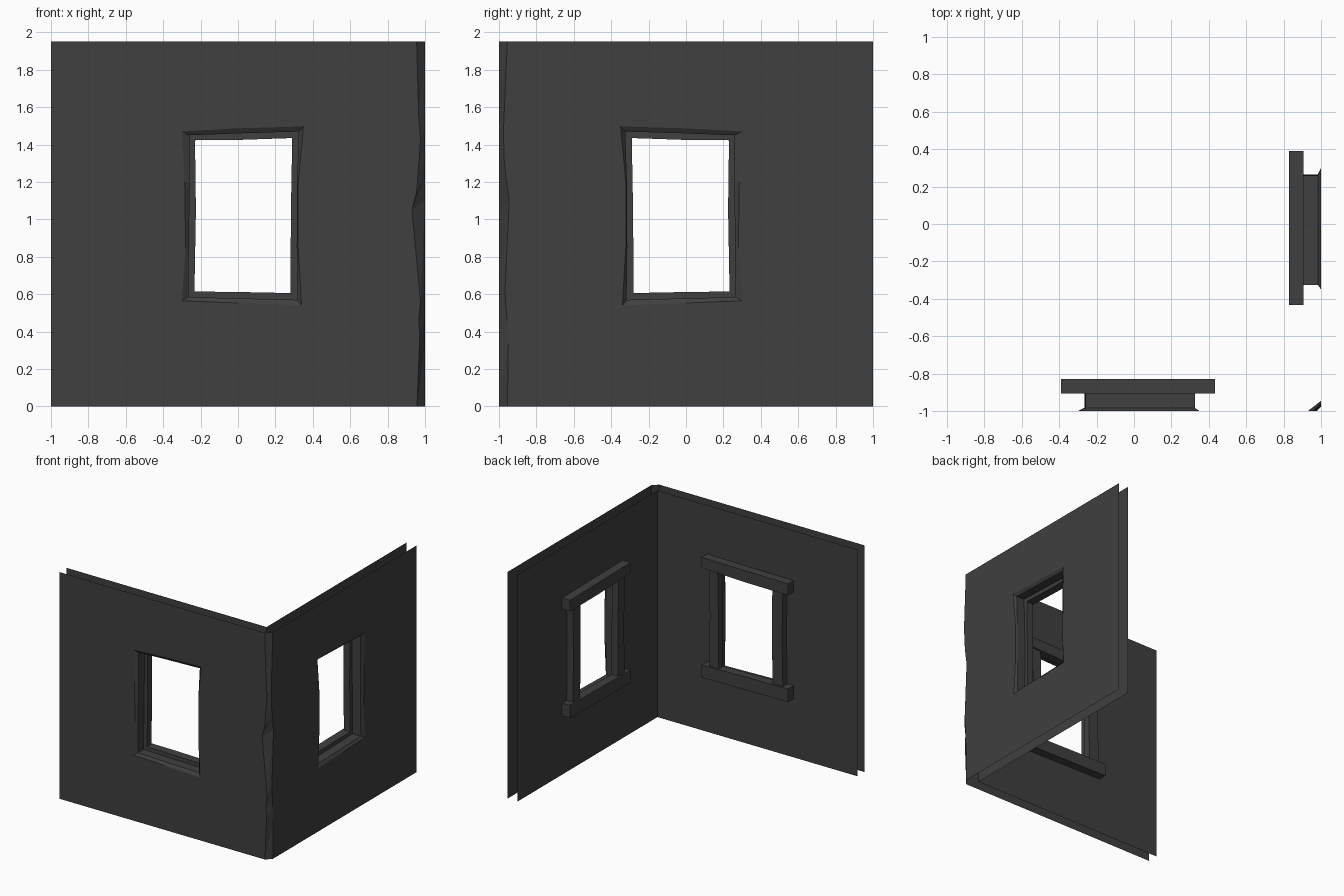
import bpy, bmesh
from mathutils import Vector

if "Cube" in bpy.data.objects:
    bpy.data.objects.remove(bpy.data.objects["Cube"])

H = 1.95       # wall height
OUT = -1.0     # outer skin
REV = -0.983   # back of the chipped bevel
INN = -0.905   # inner skin

mat = bpy.data.materials.new("dark_stone")
mat.diffuse_color = (0.05, 0.05, 0.05, 1)
mat.use_nodes = True
mat.node_tree.nodes["Principled BSDF"].inputs["Base Color"].default_value = mat.diffuse_color

# worn corner edge: (distance from centre, z) on each wall
EDGE_FRONT = [(.957, 0), (.972, .38), (.966, .46), (.976, .56), (.93, 1.05), (.955, 1.15), (.976, 1.42), (.966, 1.55), (.955, H)]
EDGE_RIGHT = [(.955, 0), (.95, .34), (.957, .46), (.968, .62), (.945, 1.1), (.962, 1.22), (.973, 1.33), (.976, 1.48), (.955, H)]
# window opening, bottom left round to top left
CHIP = [(-.30, .565), (0, .553), (.34, .54), (.322, .85), (.322, 1.2), (.35, 1.497), (0, 1.487), (-.30, 1.47), (-.285, 1.2), (-.28, .85)]
REVEAL = [(-.265, .585), (0, .578), (.318, .57), (.314, .85), (.316, 1.2), (.325, 1.47), (0, 1.46), (-.258, 1.45), (-.258, 1.2), (-.263, .85)]


def finish(bm, name, mirrored):
    """The right wall is the front wall reflected about the corner diagonal."""
    if mirrored:
        for v in bm.verts:
            v.co = Vector((-v.co.y, -v.co.x, v.co.z))
        bmesh.ops.reverse_faces(bm, faces=bm.faces[:])
    me = bpy.data.meshes.new(name)
    bm.to_mesh(me)
    bm.free()
    me.materials.append(mat)
    bpy.context.collection.objects.link(bpy.data.objects.new(name, me))


def sheet(name, border, hole, y, ny, mirrored):
    """Flat skin with a window hole."""
    bm = bmesh.new()
    edges = []
    for loop in (border, hole):
        vs = [bm.verts.new((x, y, z)) for x, z in loop]
        edges += [bm.edges.new((a, b)) for a, b in zip(vs, vs[1:] + vs[:1])]
    bmesh.ops.triangle_fill(bm, edges=edges, use_beauty=True, normal=(0, ny, 0))
    bm.normal_update()
    bmesh.ops.reverse_faces(bm, faces=[f for f in bm.faces if f.normal.y * ny < 0])
    finish(bm, name, mirrored)


def lining(name, mirrored):
    """Chipped bevel and straight reveal through the wall."""
    bm = bmesh.new()
    rings = [[bm.verts.new((x, y, z)) for x, z in loop]
             for loop, y in ((CHIP, OUT), (REVEAL, REV), (REVEAL, INN))]
    for r, s in zip(rings, rings[1:]):
        for i in range(len(r)):
            j = (i + 1) % len(r)
            bm.faces.new((r[i], s[i], s[j], r[j]))
    bm.normal_update()
    c = Vector((.03, -.95, 1.02))
    if sum(f.normal.dot(c - f.calc_center_median()) for f in bm.faces) < 0:
        bmesh.ops.reverse_faces(bm, faces=bm.faces[:])
    finish(bm, name, mirrored)


def board(name, outline, y1, mirrored):
    """Trim board: outline in x,z extruded off the inner skin."""
    bm = bmesh.new()
    a = [bm.verts.new((x, INN, z)) for x, z in outline]
    b = [bm.verts.new((x, y1, z)) for x, z in outline]
    bm.faces.new(a)
    bm.faces.new(b[::-1])
    for i in range(len(a)):
        j = (i + 1) % len(a)
        bm.faces.new((a[i], b[i], b[j], a[j]))
    bmesh.ops.recalc_face_normals(bm, faces=bm.faces[:])
    finish(bm, name, mirrored)


for side, edge, m in (("front", EDGE_FRONT, False), ("right", EDGE_RIGHT, True)):
    # wall skins
    sheet(side + "_outer_wall", [(-1, 0)] + edge + [(-1, H)], CHIP, OUT, -1, m)
    sheet(side + "_inner_wall", [(-1, 0), (-INN, 0), (-INN, H), (-1, H)], REVEAL, INN, 1, m)
    lining(side + "_window_lining", m)
    # window trim
    board(side + "_header", [(-.39, 1.422), (0, 1.425), (.433, 1.44), (.433, 1.53), (-.39, 1.52)], -.83, m)
    board(side + "_sill", [(-.39, .505), (.433, .495), (.433, .603), (0, .612), (-.39, .616)], -.83, m)
    board(side + "_left_jamb", [(-.33, .61), (-.233, .61), (-.225, 1.05), (-.23, 1.43), (-.33, 1.43), (-.322, 1.05)], -.845, m)
    board(side + "_right_jamb", [(.28, .6), (.37, .6), (.365, 1.05), (.375, 1.44), (.29, 1.44), (.283, 1.05)], -.845, m)

# worn corner strip joining both outer skins
bm = bmesh.new()
left = [bm.verts.new((d, -1, z)) for d, z in EDGE_FRONT]
right = [bm.verts.new((1, -d, z)) for d, z in EDGE_RIGHT]
for i in range(len(left) - 1):
    bm.faces.new((left[i], right[i], right[i + 1]))
    bm.faces.new((left[i], right[i + 1], left[i + 1]))
finish(bm, "worn_corner", False)
